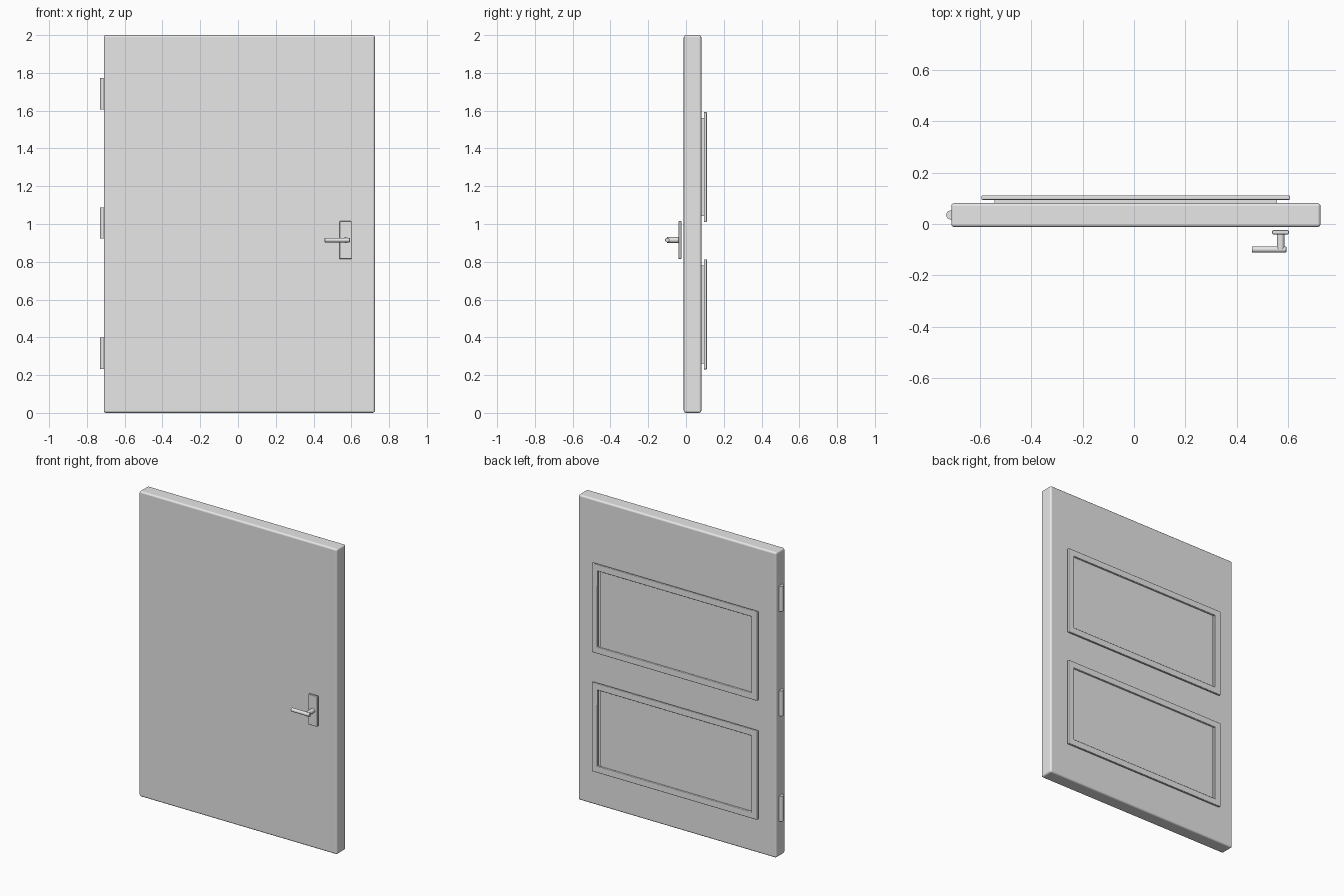
import bpy
import bmesh
from math import pi
from mathutils import Matrix, Vector

if "Cube" in bpy.data.objects:
    bpy.data.objects.remove(bpy.data.objects["Cube"], do_unlink=True)

GREY = (0.8, 0.8, 0.8, 1)
grey = bpy.data.materials.new("light_grey")
grey.use_nodes = True
grey.diffuse_color = GREY
grey.node_tree.nodes["Principled BSDF"].inputs["Base Color"].default_value = GREY


def finish(bm, name, bevel=0, segments=2):
    """Turn a bmesh into a named, coloured, smoothly bevelled object."""
    bmesh.ops.recalc_face_normals(bm, faces=bm.faces[:])
    mesh = bpy.data.meshes.new(name)
    bm.to_mesh(mesh)
    bm.free()
    mesh.materials.append(grey)
    obj = bpy.data.objects.new(name, mesh)
    bpy.context.collection.objects.link(obj)
    bpy.ops.object.select_all(action="DESELECT")
    obj.select_set(True)
    bpy.context.view_layer.objects.active = obj
    bpy.ops.object.shade_smooth_by_angle(angle=pi / 6)
    if bevel:
        mod = obj.modifiers.new("rounded_edges", "BEVEL")
        mod.width = bevel
        mod.segments = segments
        mod.harden_normals = True
    return obj


def box(name, low, high, bevel=0, segments=2):
    low, high = Vector(low), Vector(high)
    place = Matrix.Translation((low + high) / 2) @ Matrix.Diagonal((high - low).to_4d())
    bm = bmesh.new()
    bmesh.ops.create_cube(bm, size=1, matrix=place)
    return finish(bm, name, bevel, segments)


def rod(name, start, end, radius, bevel=0):
    start, end = Vector(start), Vector(end)
    axis = end - start
    turn = axis.to_track_quat("Z", "Y").to_matrix().to_4x4()
    bm = bmesh.new()
    bmesh.ops.create_cone(bm, cap_ends=True, segments=32, radius1=radius, radius2=radius,
                          depth=axis.length, matrix=Matrix.Translation((start + end) / 2) @ turn)
    return finish(bm, name, bevel)


def frame(name, left, right, bottom, top, front, back, bar):
    """Rectangular ring with an open middle."""
    bm = bmesh.new()
    loops = []
    for y, inset in ((front, 0), (back, 0), (back, bar), (front, bar)):
        x0, x1, z0, z1 = left + inset, right - inset, bottom + inset, top - inset
        loops.append([bm.verts.new((x, y, z)) for x, z in
                      ((x0, z0), (x1, z0), (x1, z1), (x0, z1))])
    for a, b in zip(loops, loops[1:] + loops[:1]):
        for i in range(4):
            j = (i + 1) % 4
            bm.faces.new((a[i], a[j], b[j], b[i]))
    return finish(bm, name, 0.005)


# Door leaf
box("door_leaf", (-0.71, -0.012, 0), (0.725, 0.081, 2), 0.012, 3)

# Two moulded panels on the back
for label, bottom in (("upper", 1.01), ("lower", 0.23)):
    top = bottom + 0.583
    box(label + "_panel", (-0.543, 0.075, bottom + 0.032), (0.556, 0.096, top - 0.032))
    frame(label + "_panel_frame", -0.593, 0.607, bottom, top, 0.094, 0.111, 0.042)

# Hinge barrels
for label, middle in (("top", 1.69), ("middle", 1.005), ("bottom", 0.315)):
    rod(label + "_hinge", (-0.713, 0.035, middle - 0.083), (-0.713, 0.035, middle + 0.083), 0.017)

# Handle: backplate, post and lever
box("handle_plate", (0.537, -0.04, 0.815), (0.602, -0.024, 1.015), 0.004)
rod("handle_post", (0.57, -0.03, 0.915), (0.57, -0.1, 0.915), 0.015)
rod("handle_lever", (0.458, -0.099, 0.915), (0.592, -0.099, 0.915), 0.012, 0.003)
